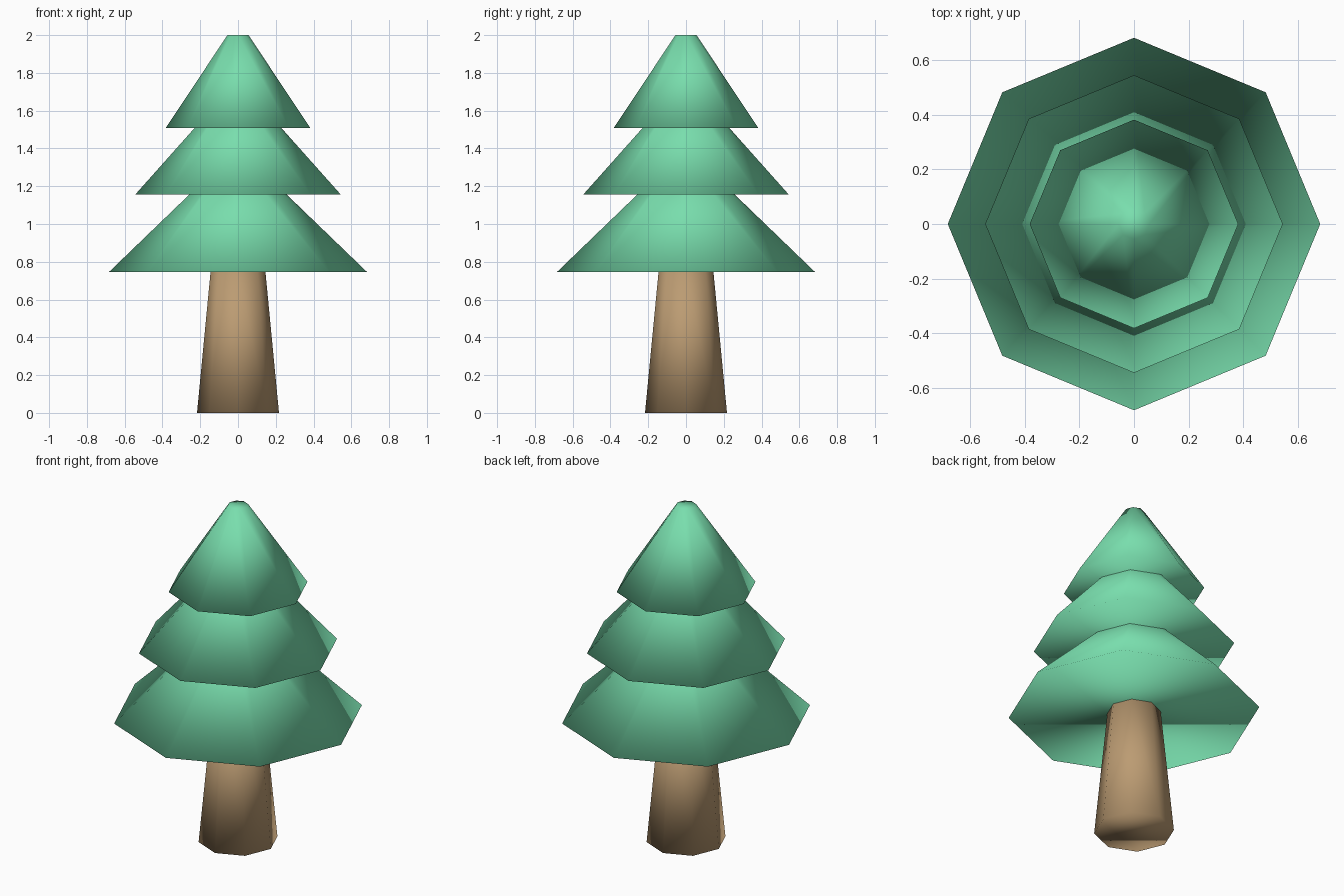
import bpy, bmesh
from mathutils import Matrix

if "Cube" in bpy.data.objects:
    bpy.data.objects.remove(bpy.data.objects["Cube"])


def material(name, color):
    mat = bpy.data.materials.new(name)
    mat.diffuse_color = color
    mat.use_nodes = True
    mat.node_tree.nodes["Principled BSDF"].inputs["Base Color"].default_value = mat.diffuse_color
    return mat


def frustum(name, r_low, r_high, z_low, z_high, mat):
    """Closed eight-sided frustum, smooth shaded over shared vertices."""
    bm = bmesh.new()
    bmesh.ops.create_cone(
        bm, cap_ends=True, segments=8, radius1=r_low, radius2=r_high,
        depth=z_high - z_low,
        matrix=Matrix.Translation((0, 0, (z_low + z_high) / 2)))
    for face in bm.faces:
        face.smooth = True
    mesh = bpy.data.meshes.new(name)
    bm.to_mesh(mesh)
    bm.free()
    mesh.materials.append(mat)
    obj = bpy.data.objects.new(name, mesh)
    bpy.context.collection.objects.link(obj)
    return obj


bark = material("bark", (0.50, 0.33, 0.17, 1))
leaf = material("leaf", (0.19, 0.73, 0.42, 1))

# Tapered trunk, its top tucked just inside the lowest tier
frustum("trunk", 0.217, 0.144, 0.0, 0.76, bark)

# Foliage tiers: the lower tips are hidden inside the tier above
frustum("foliage_lower", 0.682, 0.07, 0.747, 1.337, leaf)
frustum("foliage_middle", 0.545, 0.065, 1.155, 1.693, leaf)
frustum("foliage_top", 0.382, 0.056, 1.509, 2.0, leaf)
